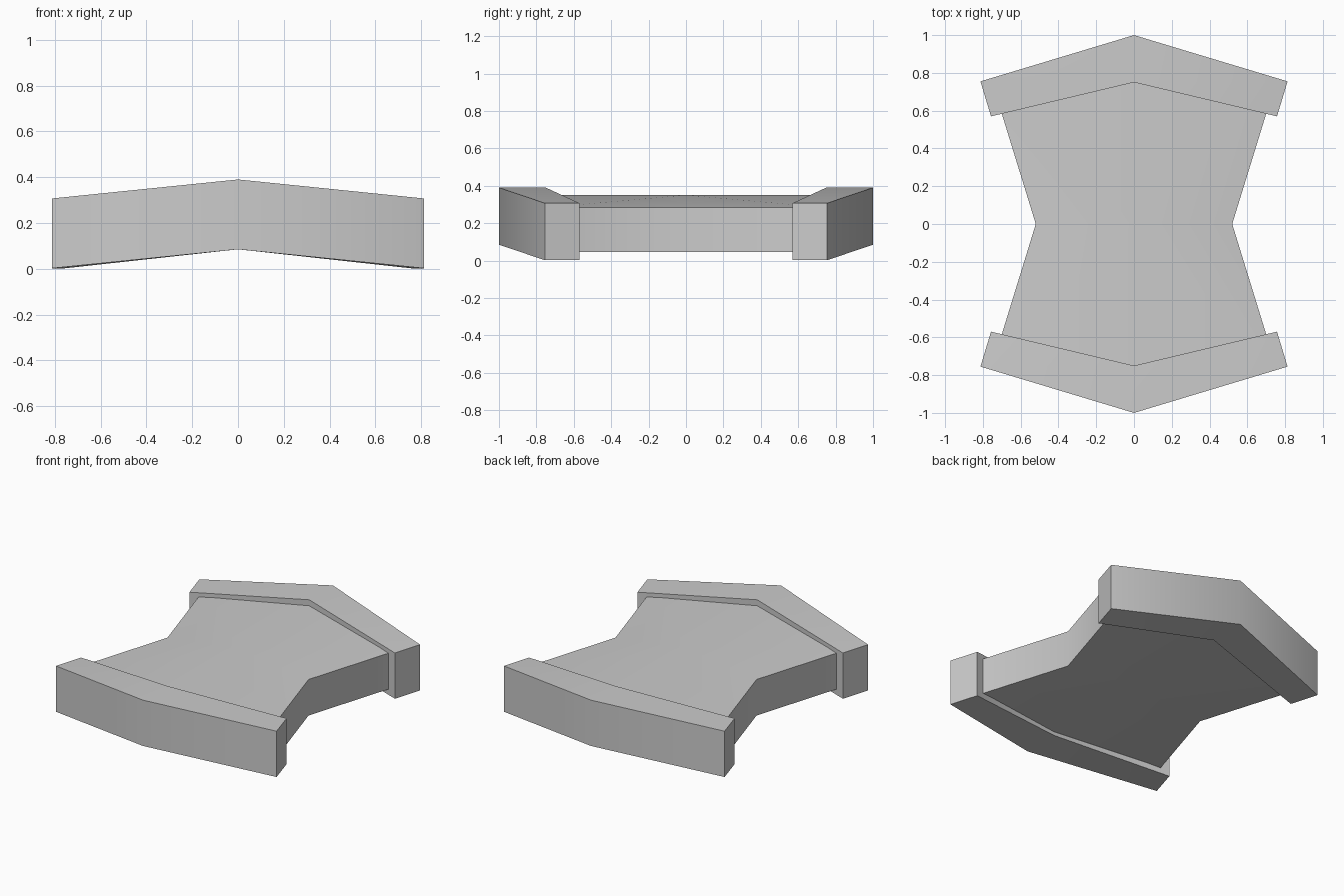
import bpy
import bmesh
import math

cube = bpy.data.objects.get("Cube")
if cube:
    bpy.data.objects.remove(cube, do_unlink=True)

grey = bpy.data.materials.new("light_grey")
grey.use_nodes = True
grey.diffuse_color = (0.6, 0.6, 0.6, 1)
grey.node_tree.nodes["Principled BSDF"].inputs["Base Color"].default_value = grey.diffuse_color


def make_slab(name, quads, thickness):
    """Thicken a folded sheet of quads downwards into a solid."""
    bm = bmesh.new()
    for quad in quads:
        a, b, c, d = [bm.verts.new(p) for p in quad]
        # fold each quad from its first corner to its third
        for tri in ((a, b, c), (a, c, d)):
            face = bm.faces.new(tri)
            face.normal_update()
            if face.normal.z < 0:
                face.normal_flip()
    bmesh.ops.remove_doubles(bm, verts=bm.verts[:], dist=0.001)
    top = bm.faces[:]
    lower = bmesh.ops.duplicate(bm, geom=bm.verts[:] + bm.edges[:] + top)
    verts = [g for g in lower["geom"] if isinstance(g, bmesh.types.BMVert)]
    faces = [g for g in lower["geom"] if isinstance(g, bmesh.types.BMFace)]
    bmesh.ops.translate(bm, verts=verts, vec=(0, 0, -thickness))
    bmesh.ops.reverse_faces(bm, faces=faces)
    rim = [e for e in bm.edges if e.is_boundary]
    bmesh.ops.bridge_loops(bm, edges=rim)
    bmesh.ops.recalc_face_normals(bm, faces=bm.faces[:])
    mesh = bpy.data.meshes.new(name)
    bm.to_mesh(mesh)
    bm.free()
    mesh.materials.append(grey)
    obj = bpy.data.objects.new(name, mesh)
    bpy.context.collection.objects.link(obj)
    bpy.ops.object.select_all(action='DESELECT')
    obj.select_set(True)
    bpy.context.view_layer.objects.active = obj
    bpy.ops.object.shade_smooth_by_angle(angle=math.radians(40))


def mirrored(quad, sx, sy):
    return [(x * sx, y * sy, z) for x, y, z in quad]


# Waisted body with a low central ridge, running into both end caps
body = [(0, 0, 0.35), (0.52, 0, 0.285), (0.745, 0.73, 0.285), (0, 0.9, 0.35)]
make_slab("body", [mirrored(body, sx, sy) for sx in (1, -1) for sy in (1, -1)], 0.24)

# Chevron end caps, deeper than the body
cap = [(0, 0.75, 0.39), (0.757, 0.57, 0.307), (0.813, 0.755, 0.307), (0, 1, 0.39)]
for name, sy in (("front_cap", -1), ("back_cap", 1)):
    make_slab(name, [mirrored(cap, sx, sy) for sx in (1, -1)], 0.305)
